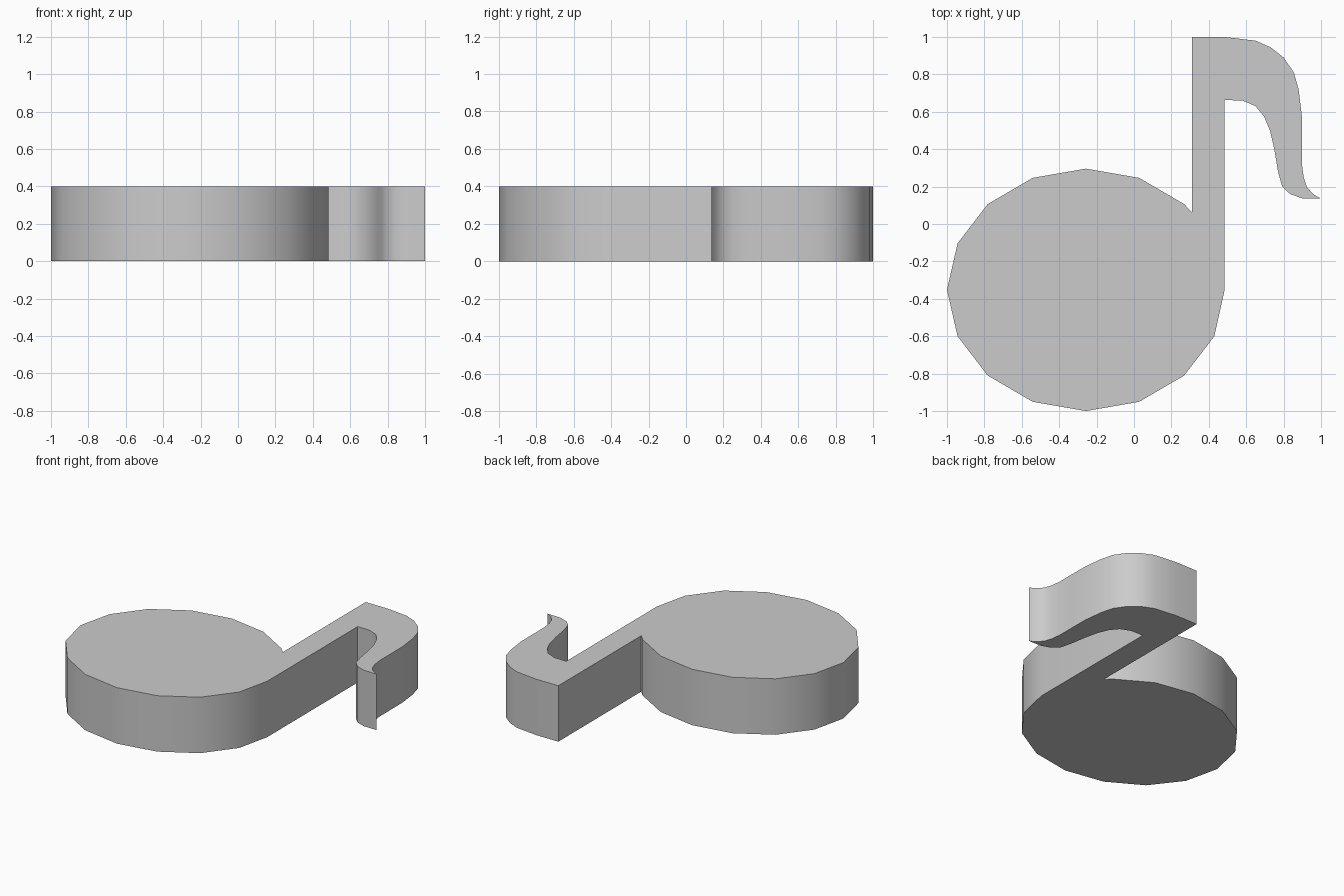
import bpy, bmesh, math

if "Cube" in bpy.data.objects:
    bpy.data.objects.remove(bpy.data.objects["Cube"])

HEIGHT = 0.4

# Note head: 16-sided ellipse, counter-clockwise from where the stem leaves it
# on the left round to where it meets the stem's right edge
CX, CY, RX, RY = -0.257, -0.352, 0.743, 0.648
head = [(CX + RX * math.cos(k * math.pi / 8), CY + RY * math.sin(k * math.pi / 8))
        for k in range(2, 16)]

# Stem's right edge and the inner curve of the flag, down to the tip
inner = [(0.483, -0.36), (0.483, 0.663), (0.58, 0.66), (0.65, 0.63), (0.695, 0.575),
         (0.727, 0.50), (0.75, 0.40), (0.77, 0.28), (0.792, 0.20), (0.835, 0.16),
         (0.90, 0.137), (1.0, 0.135)]

# Outer curve of the flag, back up to the stem top and down its left edge
outer = [(0.96, 0.158), (0.925, 0.197), (0.907, 0.25), (0.898, 0.32), (0.898, 0.45),
         (0.897, 0.58), (0.88, 0.72), (0.855, 0.81), (0.80, 0.89), (0.73, 0.945),
         (0.65, 0.98), (0.485, 1.0), (0.31, 1.0), (0.31, 0.063)]

# Extrude the whole outline into a solid slab
bm = bmesh.new()
base = bm.faces.new([bm.verts.new((x, y, 0)) for x, y in head + inner + outer])
top = bmesh.ops.extrude_face_region(bm, geom=[base], use_keep_orig=True)["geom"]
bmesh.ops.translate(bm, vec=(0, 0, HEIGHT),
                    verts=[v for v in top if isinstance(v, bmesh.types.BMVert)])
bmesh.ops.recalc_face_normals(bm, faces=bm.faces)

mesh = bpy.data.meshes.new("music_note")
bm.to_mesh(mesh)
bm.free()
note = bpy.data.objects.new("music_note", mesh)
bpy.context.collection.objects.link(note)

# Smooth side walls, sharp rims and corners
bpy.context.view_layer.objects.active = note
note.select_set(True)
bpy.ops.object.shade_smooth_by_angle(angle=math.radians(35))
